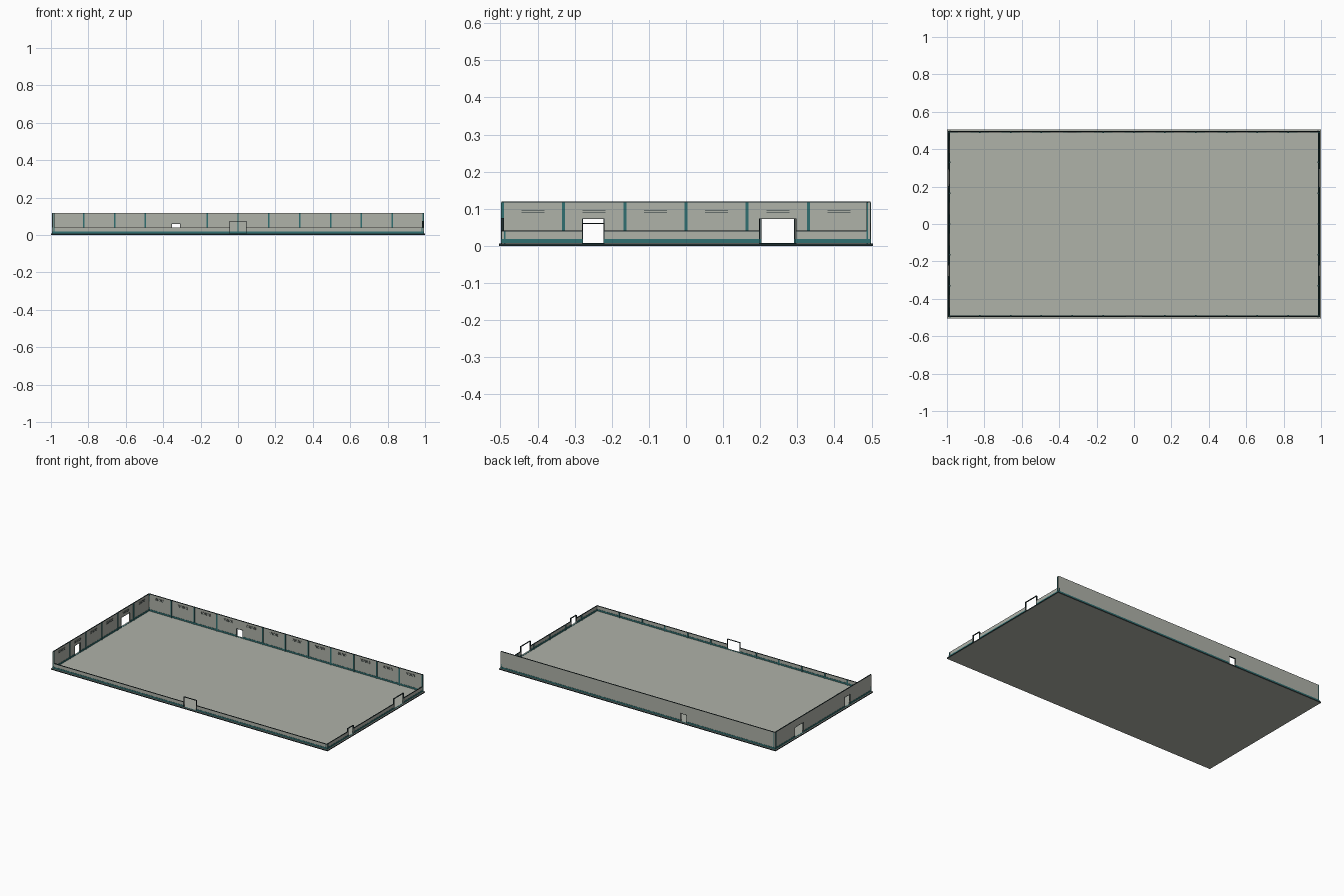
import bpy, bmesh
from mathutils import Matrix, Vector

if "Cube" in bpy.data.objects:
    bpy.data.objects.remove(bpy.data.objects["Cube"])


def material(name, rgb):
    m = bpy.data.materials.new(name)
    m.diffuse_color = (*rgb, 1)
    m.use_nodes = True
    m.node_tree.nodes["Principled BSDF"].inputs["Base Color"].default_value = m.diffuse_color
    return m


GREY = material("warm_grey", (0.43, 0.445, 0.395))
TEAL = material("teal_trim", (0.03, 0.16, 0.165))
DARK = material("dark_edge", (0.012, 0.025, 0.028))

FLOOR_TOP = 0.007
WALL_T = 0.006
HALF_X, HALF_Y = 0.989, 0.494
BAY = 0.165


def build(name, boxes, mat):
    """One mesh object from a list of (min corner, max corner) boxes."""
    bm = bmesh.new()
    for a, b in boxes:
        a, b = Vector(a), Vector(b)
        size = Vector([abs(v) for v in (b - a)])
        bmesh.ops.create_cube(bm, size=1, matrix=Matrix.Translation((a + b) / 2)
                              @ Matrix.Diagonal((*size, 1)))
    me = bpy.data.meshes.new(name)
    bm.to_mesh(me)
    bm.free()
    me.materials.append(mat)
    ob = bpy.data.objects.new(name, me)
    bpy.context.collection.objects.link(ob)
    return ob


# floor slab with dark rim on its side faces
floor = build("floor", [((-1, -0.504, 0), (1, 0.504, FLOOR_TOP))], GREY)
floor.data.materials.append(DARK)
for p in floor.data.polygons:
    if abs(p.normal.z) < 0.5:
        p.material_index = 1


def make_wall(name, along_x, sign, height, doors, vents):
    """doors: (centre, width, top). Depth d is measured inward from the wall centre."""
    half = HALF_X if along_x else HALF_Y
    offset = (HALF_Y if along_x else HALF_X) * sign

    def box(u0, u1, d0, d1, z0, z1):
        a, b = offset - sign * d0, offset - sign * d1
        if along_x:
            return (u0, a, z0), (u1, b, z1)
        return (a, u0, z0), (b, u1, z1)

    t = WALL_T / 2
    # solid stretches between the door openings
    edges = [-half - t]
    for c, w, top in sorted(doors):
        edges += [c - w / 2, c + w / 2]
    edges.append(half + t)
    spans = list(zip(edges[::2], edges[1::2]))
    tall = height > 0.1
    cap_z = height - 0.002

    body = [box(a, b, -t, t, FLOOR_TOP, cap_z) for a, b in spans]
    if tall:
        body += [box(c - w / 2, c + w / 2, -t, t, top, cap_z) for c, w, top in doors]
    build(name, body, GREY)

    # dark cap along the top edge
    cap_spans = [(-half - t, half + t)] if tall else spans
    build(name + "_cap", [box(a, b, -t, t, cap_z, height) for a, b in cap_spans], DARK)

    # baseboard on both faces
    build(name + "_baseboard",
          [box(a, b, -t - 0.0015, t + 0.0015, 0.008, 0.019) for a, b in spans], TEAL)

    # door frames: two jambs and a head
    f = 0.0022
    frame = []
    for c, w, top in doors:
        l, r = c - w / 2, c + w / 2
        d = t + 0.001
        frame += [box(l - f, l, -d, d, FLOOR_TOP, top + f),
                  box(r, r + f, -d, d, FLOOR_TOP, top + f),
                  box(l, r, -d, d, top, top + f)]
    build(name + "_door_frames", frame, DARK)
    build(name + "_thresholds",
          [box(c - w / 2, c + w / 2, -t, t, FLOOR_TOP, 0.008) for c, w, _ in doors], TEAL)

    # pilasters on the inner face, skipped at doors
    n = round(half / BAY)
    posts = []
    for k in range(-n, n + 1):
        u = k * BAY
        if all(abs(u - c) > w / 2 + 0.004 for c, w, _ in doors):
            posts.append(box(u - 0.004, u + 0.004, t, t + 0.004, FLOOR_TOP, cap_z))
    build(name + "_pilasters", posts, TEAL)

    # louvred vent in every bay
    if vents:
        plates, slats = [], []
        for k in range(-n, n):
            u = (k + 0.5) * BAY
            plates.append(box(u - 0.033, u + 0.033, t, t + 0.002, 0.089, 0.104))
            for i in range(3):
                z = 0.0905 + i * 0.0055
                slats.append(box(u - 0.031, u + 0.031, t + 0.002, t + 0.003, z, z + 0.0012))
        build(name + "_vent_plates", plates, GREY)
        build(name + "_vent_slats", slats, DARK)


# two tall walls and two cut-away low walls
make_wall("back_wall", True, 1, 0.119, [(-0.332, 0.044, 0.06)], True)
make_wall("left_wall", False, -1, 0.119, [(-0.25, 0.056, 0.072), (0.247, 0.088, 0.072)], True)
make_wall("front_wall", True, -1, 0.041, [(0, 0.088, 0.073)], False)
make_wall("right_wall", False, 1, 0.041, [(-0.25, 0.056, 0.059), (0.247, 0.096, 0.072)], False)
